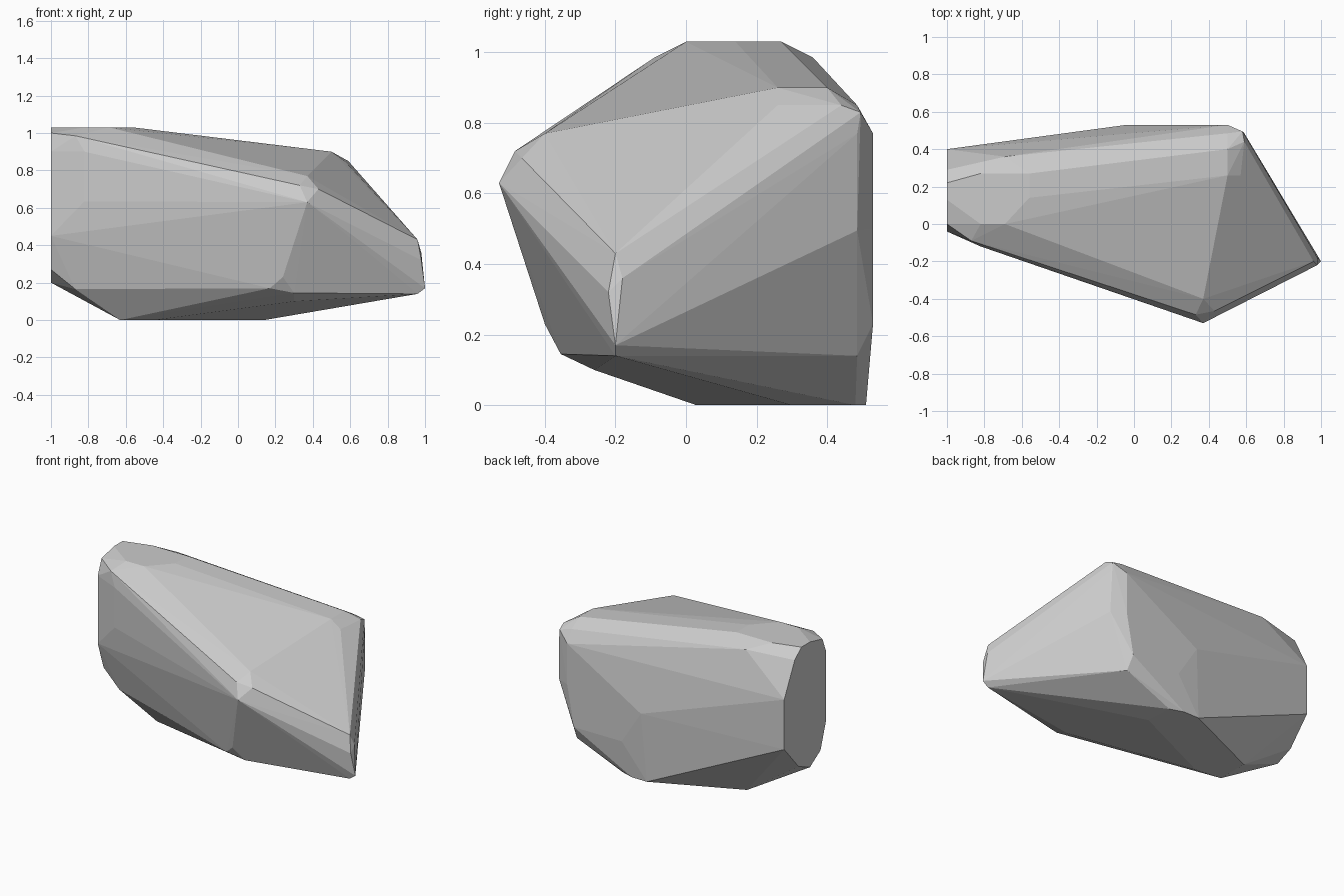
import bpy, bmesh

# Faceted boulder: convex hull over the corner points of each region
sawn_end = [(0, 1.0), (.13, 1.03), (.22, 1.03), (.29, .97), (.40, .75), (.40, .42),
            (.25, .25), (.13, .2), (.02, .27), (-.04, .45), (-.04, .9)]      # y, z at x = -1
base = [(.14, .30), (.13, .48), (.04, .51), (-.07, .51),
        (-.63, .26), (-.63, .05), (-.45, .03)]                               # x, y at z = 0
crown = [(-.82, 0), (-.69, 0), (-.56, .14), (-.56, .27), (-.82, .27)]        # x, y at z = 1.03
back = [(-.04, .45), (.5, .77), (.45, .23), (.1, .23), (.5, .5)]             # x, z at y = .53

front_nose = [(.37, -.53, .63), (.33, -.485, .72), (.37, -.40, .77), (.43, -.465, .70)]
front_left = [(-.87, -.09, .985), (-.82, -.12, .9), (-.82, -.12, .635),
              (-.87, 0, .165), (-.62, .10, .04)]
front_low = [(.24, -.40, .23), (.17, -.365, .17), (.30, -.355, .145), (.30, -.26, .10)]
right_tip = [(.96, -.20, .43), (.98, -.18, .36), (.98, -.22, .32),
             (1.0, -.20, .17), (.96, -.20, .14)]
back_right = [(.5, .26, .9), (.5, .40, .9), (.57, .26, .85), (.59, .44, .85),
              (.5, .485, .85), (.58, .495, .83), (.59, .485, .77), (.59, .485, .495),
              (.57, .46, .43), (.57, .07, .76), (.48, .46, .165), (.46, .485, .14),
              (-.69, .36, .985)]

points = ([(-1, y, z) for y, z in sawn_end] + [(x, y, 0) for x, y in base]
          + [(x, y, 1.03) for x, y in crown] + [(x, .53, z) for x, z in back]
          + front_nose + front_left + front_low + right_tip + back_right)

bm = bmesh.new()
for p in points:
    bm.verts.new(p)
res = bmesh.ops.convex_hull(bm, input=bm.verts[:])
loose = [v for v in bm.verts if not v.link_faces]
bmesh.ops.delete(bm, geom=loose, context='VERTS')
# Merge nearly coplanar triangles into broad facets
bmesh.ops.dissolve_limit(bm, angle_limit=.02, verts=bm.verts[:], edges=bm.edges[:])
bmesh.ops.recalc_face_normals(bm, faces=bm.faces[:])

mesh = bpy.data.meshes.new("boulder")
bm.to_mesh(mesh)
bm.free()
boulder = bpy.data.objects.new("boulder", mesh)
bpy.context.collection.objects.link(boulder)
